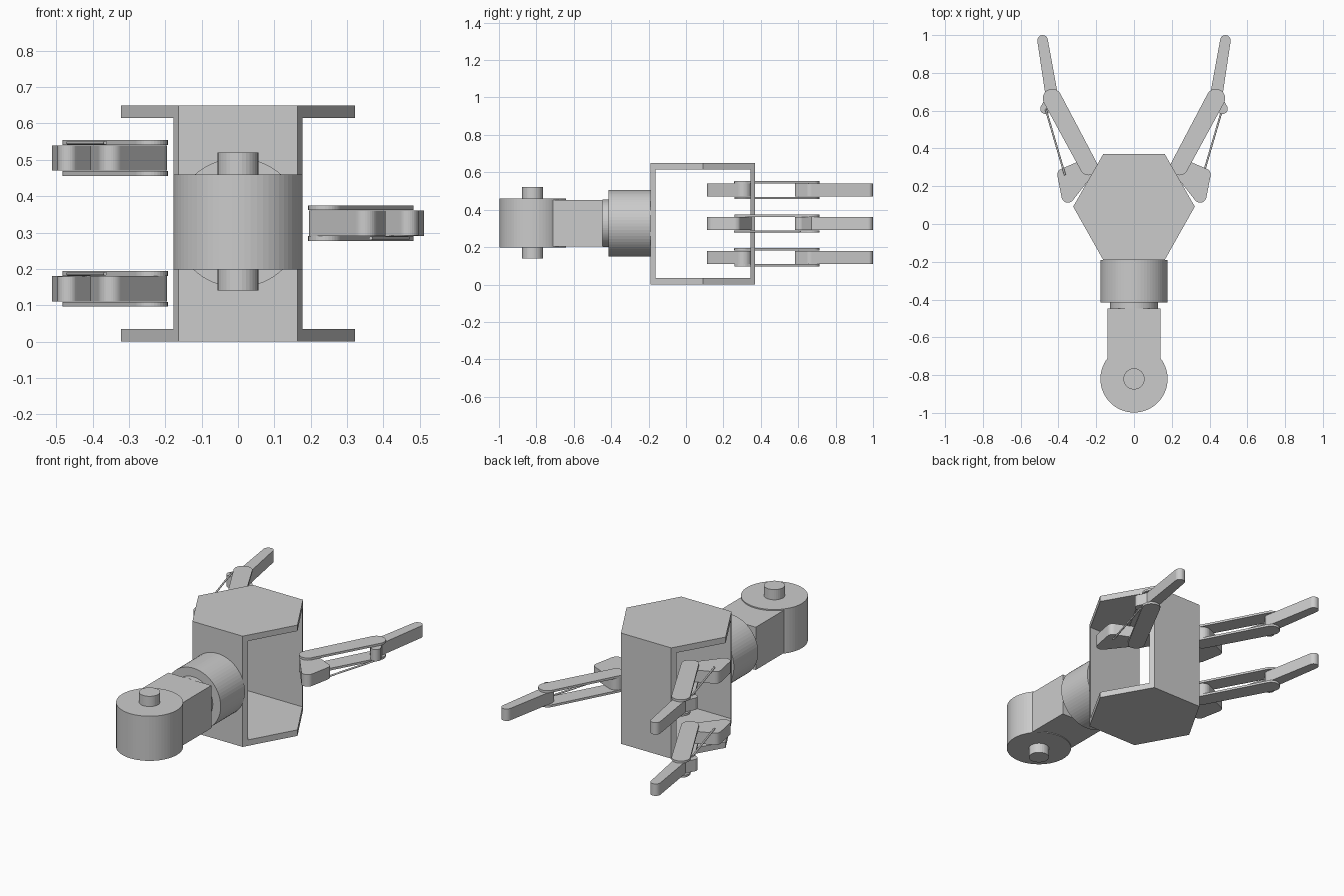
import bpy, bmesh
from math import cos, sin, pi
from mathutils import Vector
from mathutils.geometry import convex_hull_2d

if "Cube" in bpy.data.objects:
    bpy.data.objects.remove(bpy.data.objects["Cube"])


def prism(name, pts, z0, z1):
    """Extrude an outline in the ground plane from z0 to z1."""
    bm = bmesh.new()
    low = [bm.verts.new((x, y, z0)) for x, y in pts]
    high = [bm.verts.new((x, y, z1)) for x, y in pts]
    bm.faces.new(low)
    bm.faces.new(high)
    n = len(pts)
    for i in range(n):
        j = (i + 1) % n
        bm.faces.new((low[i], low[j], high[j], high[i]))
    bmesh.ops.recalc_face_normals(bm, faces=bm.faces)
    me = bpy.data.meshes.new(name)
    bm.to_mesh(me)
    bm.free()
    ob = bpy.data.objects.new(name, me)
    bpy.context.collection.objects.link(ob)
    return ob


def hull(circles, sx=1, n=32):
    """Outline wrapped around circles (x, y, radius), optionally mirrored."""
    pts = [Vector((sx * (x + r * cos(2 * pi * i / n)), y + r * sin(2 * pi * i / n)))
           for x, y, r in circles for i in range(n)]
    return [pts[i] for i in convex_hull_2d(pts)]


def rod(name, a, b, r, n=64):
    """Cylinder between two points."""
    a, b = Vector(a), Vector(b)
    bpy.ops.mesh.primitive_cylinder_add(vertices=n, radius=r, depth=(b - a).length,
                                        location=(a + b) / 2)
    ob = bpy.context.object
    ob.name = name
    ob.rotation_euler = (b - a).to_track_quat('Z', 'Y').to_euler()
    return ob


# palm frame: two hexagonal plates joined by front and back walls
H, T = 0.65, 0.035
hexagon = [(-0.163, 0.37), (0.163, 0.37), (0.322, 0.092),
           (0.163, -0.19), (-0.163, -0.19), (-0.322, 0.092)]
prism("palm_bottom_plate", hexagon, 0, T)
prism("palm_top_plate", hexagon, H - T, H)
prism("palm_back_wall", [(-0.163, 0.37), (0.163, 0.37), (0.178, 0.344), (-0.178, 0.344)], T, H - T)
prism("palm_front_wall", [(-0.163, -0.19), (0.163, -0.19), (0.178, -0.163), (-0.178, -0.163)], T, H - T)

# wrist and elbow
C = 0.327
rod("wrist_drum", (0, -0.415, C), (0, -0.19, C), 0.178)
rod("wrist_neck", (0, -0.447, C), (0, -0.41, C), 0.127)
prism("forearm", [(-0.14, -0.447), (0.14, -0.447), (0.14, -0.82), (-0.14, -0.82)], 0.202, 0.453)
prism("elbow_joint", hull([(0, -0.82, 0.178)], n=64), 0.198, 0.46)
prism("elbow_pin", hull([(0, -0.82, 0.056)]), 0.14, 0.52)


def finger(name, sx, zc, up):
    root, knee, crank = (0.24, 0.305), (0.433, 0.665), (0.468, 0.61)
    # mounting block beside the palm
    prism(name + "_base", hull([(*root, 0.045), (0.35, 0.147, 0.034),
                                (0.322, 0.145, 0.01), (0.374, 0.262, 0.032)], sx),
          zc - 0.035, zc + 0.035)
    # paired link plates
    for s in (-1, 1):
        z0, z1 = sorted((zc + s * 0.036, zc + s * 0.049))
        prism(name + "_link_plate", hull([(*root, 0.047), (*knee, 0.05)], sx), z0, z1)
    # fingertip with its crank lobe
    prism(name + "_tip", hull([(*knee, 0.033), (0.484, 0.972, 0.028)], sx), zc - 0.035, zc + 0.035)
    prism(name + "_crank", hull([(*knee, 0.033), (*crank, 0.028)], sx), zc - 0.0345, zc + 0.0345)
    # thin pull rod on the outer side
    z = zc + up * 0.042
    rod(name + "_pull_rod", (sx * 0.365, 0.258, z), (sx * crank[0], crank[1], z), 0.005, 12)


finger("lower_finger", -1, 0.145, 1)
finger("upper_finger", -1, 0.505, 1)
finger("thumb", 1, 0.326, -1)
